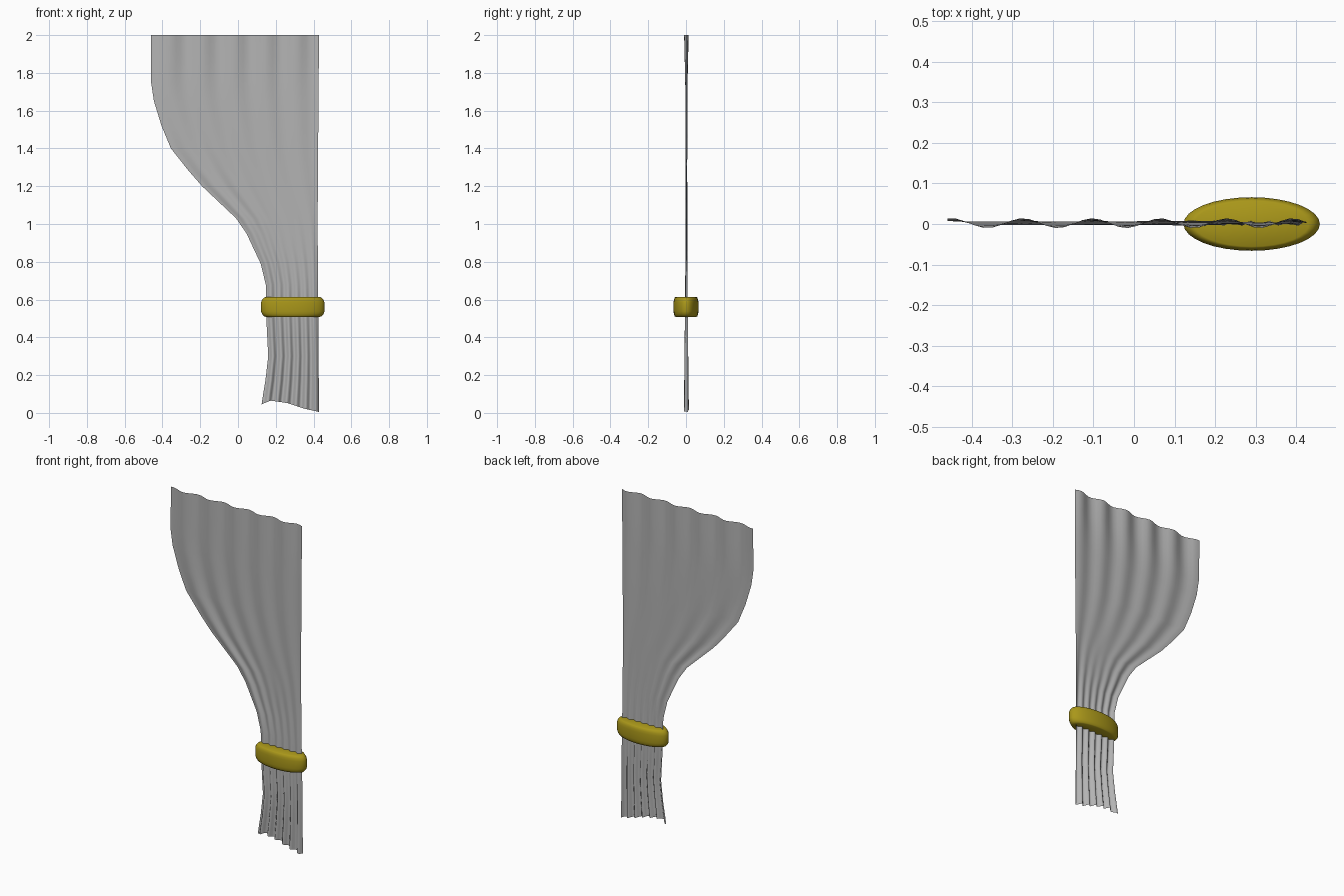
import bpy
import bmesh
import math

if "Cube" in bpy.data.objects:
    bpy.data.objects.remove(bpy.data.objects["Cube"])


def material(name, rgb):
    m = bpy.data.materials.new(name)
    m.diffuse_color = (*rgb, 1)
    m.use_nodes = True
    m.node_tree.nodes["Principled BSDF"].inputs["Base Color"].default_value = m.diffuse_color
    return m


def make_object(name, bm, mat):
    mesh = bpy.data.meshes.new(name)
    bm.to_mesh(mesh)
    bm.free()
    mesh.materials.append(mat)
    mesh.shade_smooth()
    obj = bpy.data.objects.new(name, mesh)
    bpy.context.collection.objects.link(obj)
    return obj


def sample(points, t):
    """Linear interpolation through sorted (t, value) pairs."""
    for (a, va), (b, vb) in zip(points, points[1:]):
        if t <= b:
            return va + (vb - va) * max(0, t - a) / (b - a)
    return points[-1][1]


grey = material("grey cloth", (0.45, 0.45, 0.45))
gold = material("dark gold", (0.40, 0.31, 0.01))

# Curtain: one thin sheet, gathered to the right by the tie
LEFT_EDGE = [(0.0, 0.125), (0.05, 0.125), (0.17, 0.145), (0.30, 0.16), (0.50, 0.15),
             (0.68, 0.147), (0.79, 0.12), (0.95, 0.045), (1.03, -0.01), (1.20, -0.19),
             (1.28, -0.26), (1.40, -0.355), (1.52, -0.405), (1.65, -0.445),
             (1.75, -0.46), (2.0, -0.46)]
HEM = [(0.0, 0.045), (0.15, 0.065), (0.45, 0.052), (0.75, 0.022), (1.0, 0.005)]
FOLD_DEPTH = [(0.0, 0.013), (0.3, 0.010), (0.6, 0.007), (1.0, 0.005),
              (1.7, 0.005), (2.0, 0.012)]
COLS = 40
LEVELS = sorted({z for z, _ in LEFT_EDGE if z > 0.1} | {0.1, 0.23, 0.4, 0.6, 0.87, 1.11, 1.88})

bm = bmesh.new()
rows = []
for z in [0.0] + LEVELS:
    row = []
    for i in range(COLS + 1):
        u = i / COLS
        height = sample(HEM, u) if z == 0 else z
        left = sample(LEFT_EDGE, height)
        right = 0.425 + 0.003 * math.cos(math.pi * z)
        # broad waves at the top blend into tighter pleats at the hem
        blend = min(1, max(0, (z - 0.5) / 1.0))
        broad = math.sin(2 * math.pi * (5 * u + 0.3 * u * u) + 1.2)
        pleat = math.sin(2 * math.pi * 6 * u + 0.8 + 0.5 * math.sin(2 * z))
        y = sample(FOLD_DEPTH, z) * (blend * broad + (1 - blend) * pleat)
        row.append(bm.verts.new((left + (right - left) * u, y + 0.002, height)))
    rows.append(row)
for low, high in zip(rows, rows[1:]):
    for i in range(COLS):
        bm.faces.new((low[i], low[i + 1], high[i + 1], high[i]))
make_object("curtain", bm, grey)

# Tie band: flattened oval with rounded rims
SIDES = 32
PROFILE = [(0.508, 0.84), (0.512, 0.91), (0.524, 0.97), (0.538, 1.0),
           (0.584, 1.0), (0.598, 0.97), (0.610, 0.91), (0.614, 0.84)]
bm = bmesh.new()
rings = [[bm.verts.new((0.29 + 0.168 * s * math.cos(2 * math.pi * k / SIDES),
                        0.066 * s * math.sin(2 * math.pi * k / SIDES), z))
          for k in range(SIDES)] for z, s in PROFILE]
for low, high in zip(rings, rings[1:]):
    for k in range(SIDES):
        n = (k + 1) % SIDES
        bm.faces.new((low[k], low[n], high[n], high[k]))
bm.faces.new(rings[0][::-1])
bm.faces.new(rings[-1])
make_object("tie_band", bm, gold)
